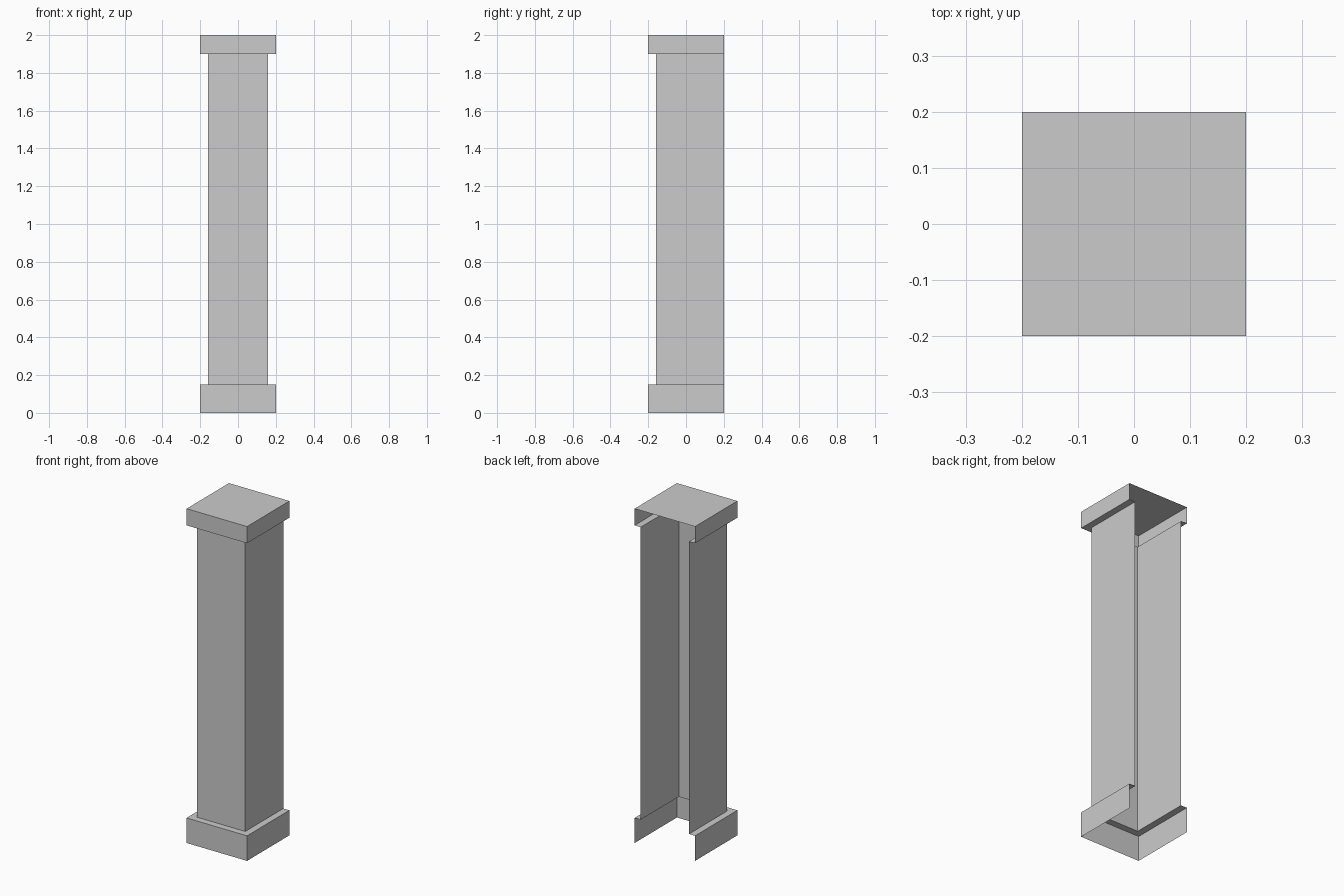
import bpy
import bmesh

cube = bpy.data.objects.get("Cube")
if cube:
    bpy.data.objects.remove(cube)

OUTER, SHAFT, BACK = 0.2, 0.16, 0.2
BASE_TOP, CAP_BOTTOM, HEIGHT = 0.15, 1.9, 2.0

stone = bpy.data.materials.new("stone_grey")
stone.use_nodes = True
grey = (0.6, 0.6, 0.6, 1)
stone.diffuse_color = grey
stone.node_tree.nodes["Principled BSDF"].inputs["Base Color"].default_value = grey


def u_path(bm, half, z):
    """Three-sided outline, open at the back."""
    corners = [(-half, BACK), (-half, -half), (half, -half), (half, BACK)]
    return [bm.verts.new((x, y, z)) for x, y in corners]


def open_shell(name, rings, closed_top=False):
    """Sheet joining a stack of (half width, height) outlines."""
    bm = bmesh.new()
    paths = [u_path(bm, half, z) for half, z in rings]
    for low, high in zip(paths, paths[1:]):
        for i in range(3):
            # Ledge sides that meet the open back stay flush with it
            bm.faces.new((low[i], low[i + 1], high[i + 1], high[i]))
    if closed_top:
        bm.faces.new(paths[-1])
    mesh = bpy.data.meshes.new(name)
    bm.to_mesh(mesh)
    bm.free()
    mesh.materials.append(stone)
    obj = bpy.data.objects.new(name, mesh)
    bpy.context.collection.objects.link(obj)


# Plinth with its ledge, open underneath
open_shell("base", [(OUTER, 0), (OUTER, BASE_TOP), (SHAFT, BASE_TOP)])

# Plain square shaft
open_shell("shaft", [(SHAFT, BASE_TOP), (SHAFT, CAP_BOTTOM)])

# Capital with its underside ledge and closed top
open_shell("capital", [(SHAFT, CAP_BOTTOM), (OUTER, CAP_BOTTOM), (OUTER, HEIGHT)],
           closed_top=True)
